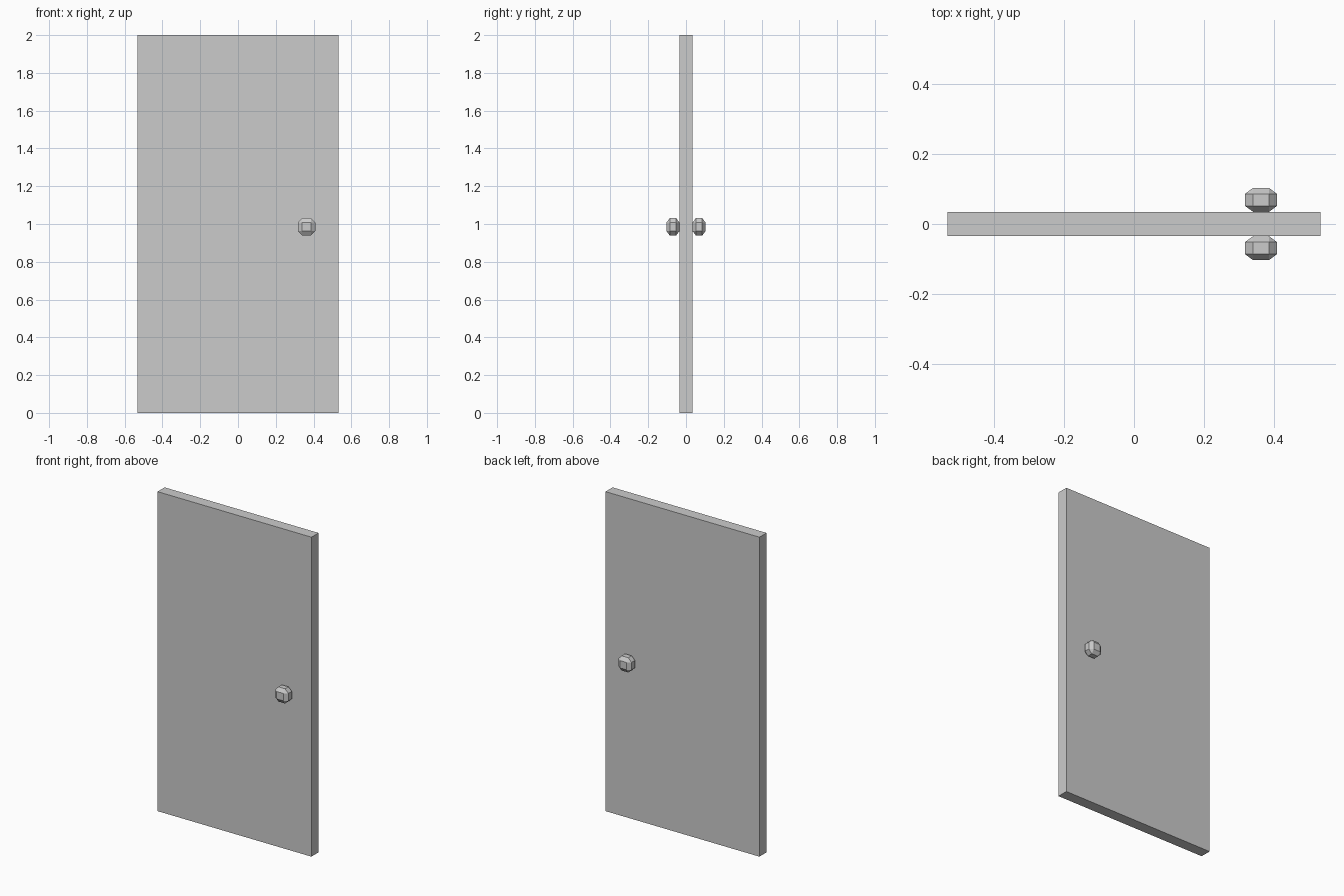
import bpy
import bmesh

if "Cube" in bpy.data.objects:
    bpy.data.objects.remove(bpy.data.objects["Cube"])


def block(name, size, location, bevel=0.0):
    """Box of the given size; bevel is a fraction of the size, cut before scaling."""
    bm = bmesh.new()
    bmesh.ops.create_cube(bm, size=1)
    if bevel:
        bmesh.ops.bevel(bm, geom=bm.edges[:], offset=bevel, segments=1,
                        profile=0.5, affect='EDGES')
    bmesh.ops.scale(bm, vec=size, verts=bm.verts[:])
    mesh = bpy.data.meshes.new(name)
    bm.to_mesh(mesh)
    bm.free()
    obj = bpy.data.objects.new(name, mesh)
    obj.location = location
    bpy.context.collection.objects.link(obj)
    return obj


# Plain door panel
thickness = 0.07
block("door_panel", (1.066, thickness, 2.0), (0, 0, 1.0))

# Faceted knobs, one on each face of the door
depth = 0.068
for name, side in (("front_knob", -1), ("back_knob", 1)):
    block(name, (0.092, depth, 0.092),
          (0.363, side * (thickness + depth) / 2, 0.985), bevel=0.25)
